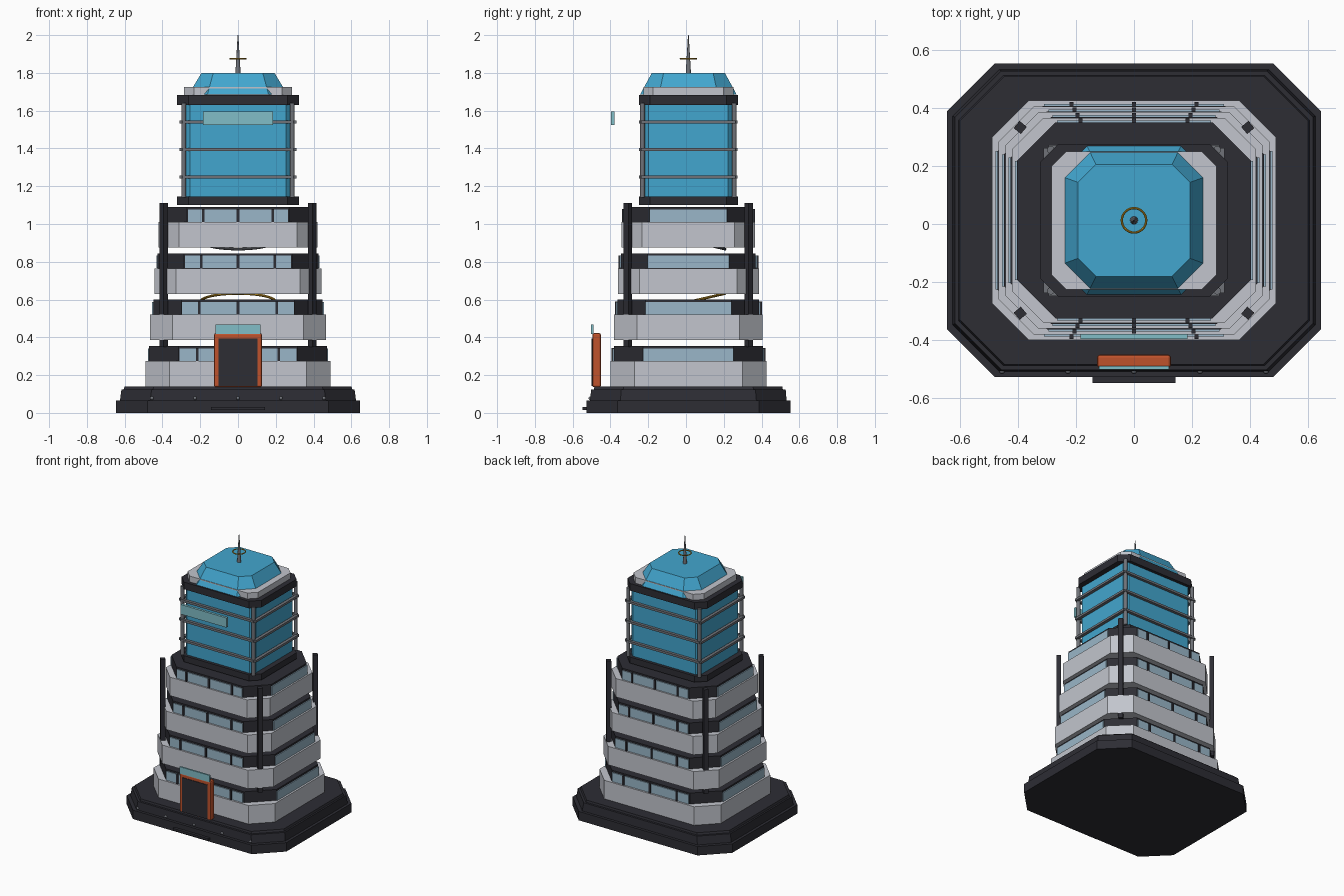
import bpy, math

if "Cube" in bpy.data.objects:
    bpy.data.objects.remove(bpy.data.objects["Cube"])

YC = 0.0125  # y of the tower axis


def material(name, r, g, b):
    m = bpy.data.materials.new(name)
    m.diffuse_color = (r, g, b, 1)
    m.use_nodes = True
    m.node_tree.nodes["Principled BSDF"].inputs["Base Color"].default_value = m.diffuse_color
    return m


DARK = material("dark_charcoal", 0.026, 0.026, 0.034)
PALE = material("pale_concrete", 0.54, 0.56, 0.61)
BLUE = material("blue_glass", 0.055, 0.38, 0.62)
WINDOW = material("window_glass", 0.32, 0.47, 0.58)
TEAL = material("teal_sign", 0.22, 0.51, 0.57)
ORANGE = material("orange_frame", 0.52, 0.085, 0.025)
METAL = material("grey_metal", 0.16, 0.17, 0.19)
GOLD = material("gold", 0.55, 0.30, 0.02)


def prism(name, bottom, top, z0, z1, mat):
    """Chamfered rectangular block; bottom and top are (half x, half y, chamfer)."""
    verts = []
    for (hx, hy, c), z in ((bottom, z0), (top, z1)):
        for x, y in ((hx - c, -hy), (hx, c - hy), (hx, hy - c), (hx - c, hy),
                     (c - hx, hy), (-hx, hy - c), (-hx, c - hy), (c - hx, -hy)):
            verts.append((x, y + YC, z))
    faces = [tuple(range(7, -1, -1)), tuple(range(8, 16))]
    faces += [(i, (i + 1) % 8, (i + 1) % 8 + 8, i + 8) for i in range(8)]
    me = bpy.data.meshes.new(name)
    me.from_pydata(verts, [], faces)
    me.materials.append(mat)
    ob = bpy.data.objects.new(name, me)
    bpy.context.collection.objects.link(ob)
    return ob


def block(name, loc, size, mat, turn=0, bevel=0):
    bpy.ops.mesh.primitive_cube_add(size=1, location=loc, rotation=(0, 0, turn))
    ob = bpy.context.object
    ob.name = name
    ob.scale = size
    bpy.ops.object.transform_apply(location=False, rotation=False, scale=True)
    ob.data.materials.append(mat)
    if bevel:
        b = ob.modifiers.new("bevel", 'BEVEL')
        b.width, b.segments = bevel, 2
    return ob


def finish(name, mat):
    ob = bpy.context.object
    ob.name = name
    ob.data.materials.append(mat)
    bpy.ops.object.shade_smooth_by_angle(angle=math.radians(40))


def ring(name, z, radius, tube, tilt, mat):
    bpy.ops.mesh.primitive_torus_add(location=(0, YC, z), rotation=(tilt, 0, 0), major_radius=radius,
                                     minor_radius=tube, major_segments=40, minor_segments=8)
    finish(name, mat)


# Stepped base
prism("base_lower", (0.645, 0.54, 0.165), (0.645, 0.54, 0.165), 0, 0.065, DARK)
prism("base_middle", (0.625, 0.52, 0.16), (0.617, 0.515, 0.16), 0.065, 0.125, DARK)
prism("base_top", (0.605, 0.50, 0.155), (0.60, 0.497, 0.155), 0.125, 0.14, DARK)
block("front_step", (0, -0.53, 0.022), (0.286, 0.035, 0.016), DARK)
for i in range(5):
    bpy.ops.mesh.primitive_uv_sphere_add(segments=12, ring_count=8, radius=0.009,
                                         location=(-0.455 + 0.2275 * i, -0.507, 0.078))
    finish("base_light", METAL)

# Four separate floors, each smaller than the one below
for i in range(4):
    s = 1 - 0.0476 * i
    z = 0.14 + 0.245 * i
    wall = (0.49 * s, 0.4125 * s, 0.127 * s)
    band = (0.470 * s, 0.394 * s, 0.155 * s)
    prism("floor_parapet", wall, wall, z, z + 0.135, PALE)
    prism("floor_band", band, band, z + 0.135, z + 0.215, DARK)
    zw = z + 0.169
    for side in (-1, 1):
        y = YC + side * (band[1] + 0.003)
        block("long_window", (0, y, zw), (0.62 * s, 0.008, 0.066), WINDOW)
        block("side_window", (side * (band[0] + 0.003), YC, zw), (0.008, 0.478 * s, 0.066), WINDOW)
        for x in (-0.215, 0, 0.215):
            block("window_mullion", (x * s, y, zw), (0.014, 0.022, 0.07), DARK)

# Tilted rings hidden between the floors
ring("lower_inner_ring", 0.587, 0.20, 0.007, math.radians(13), GOLD)
ring("upper_inner_ring", 0.912, 0.20, 0.007, math.radians(-13), METAL)

# Corner pillars of the lower building and columns of the tower
for sx in (-1, 1):
    for sy in (-1, 1):
        block("corner_pillar", (sx * 0.392, YC + sy * 0.32, 0.73), (0.032, 0.032, 0.76),
              DARK, sx * sy * math.radians(40))
        bpy.ops.mesh.primitive_cylinder_add(vertices=10, radius=0.013, depth=0.50,
                                            location=(sx * 0.287, YC + sy * 0.243, 1.39))
        finish("tower_column", METAL)

# Glass tower
plate = (0.322, 0.262, 0.06)
body = (0.283, 0.240, 0.03)
crown = (0.285, 0.238, 0.052)
prism("tower_plinth", plate, plate, 1.10, 1.145, DARK)
prism("tower_glass", body, body, 1.145, 1.63, BLUE)
prism("tower_cornice", plate, plate, 1.63, 1.682, DARK)
prism("roof_parapet", crown, crown, 1.682, 1.725, PALE)
for z in (1.25, 1.395, 1.54):
    for side in (-1, 1):
        block("long_rib", (0, YC + side * 0.25, z), (0.59, 0.02, 0.016), METAL)
        block("side_rib", (side * 0.30, YC, z), (0.022, 0.50, 0.016), METAL)

# Faceted roof and antenna
prism("glass_roof", (0.262, 0.256, 0.10), (0.193, 0.193, 0.062), 1.685, 1.80, BLUE)
bpy.ops.mesh.primitive_cone_add(vertices=12, radius1=0.014, radius2=0.002, depth=0.205,
                                location=(0, YC, 1.8975))
finish("antenna", METAL)
ring("antenna_ring", 1.875, 0.042, 0.004, 0, GOLD)

# Entrance and sign plates
block("door_frame", (0, -0.473, 0.279), (0.254, 0.046, 0.286), ORANGE, bevel=0.01)
block("door_panel", (0, -0.496, 0.268), (0.205, 0.008, 0.25), DARK)
block("door_sign", (0, -0.496, 0.443), (0.24, 0.012, 0.05), TEAL)
block("tower_sign", (0, -0.388, 1.56), (0.37, 0.018, 0.07), TEAL)
